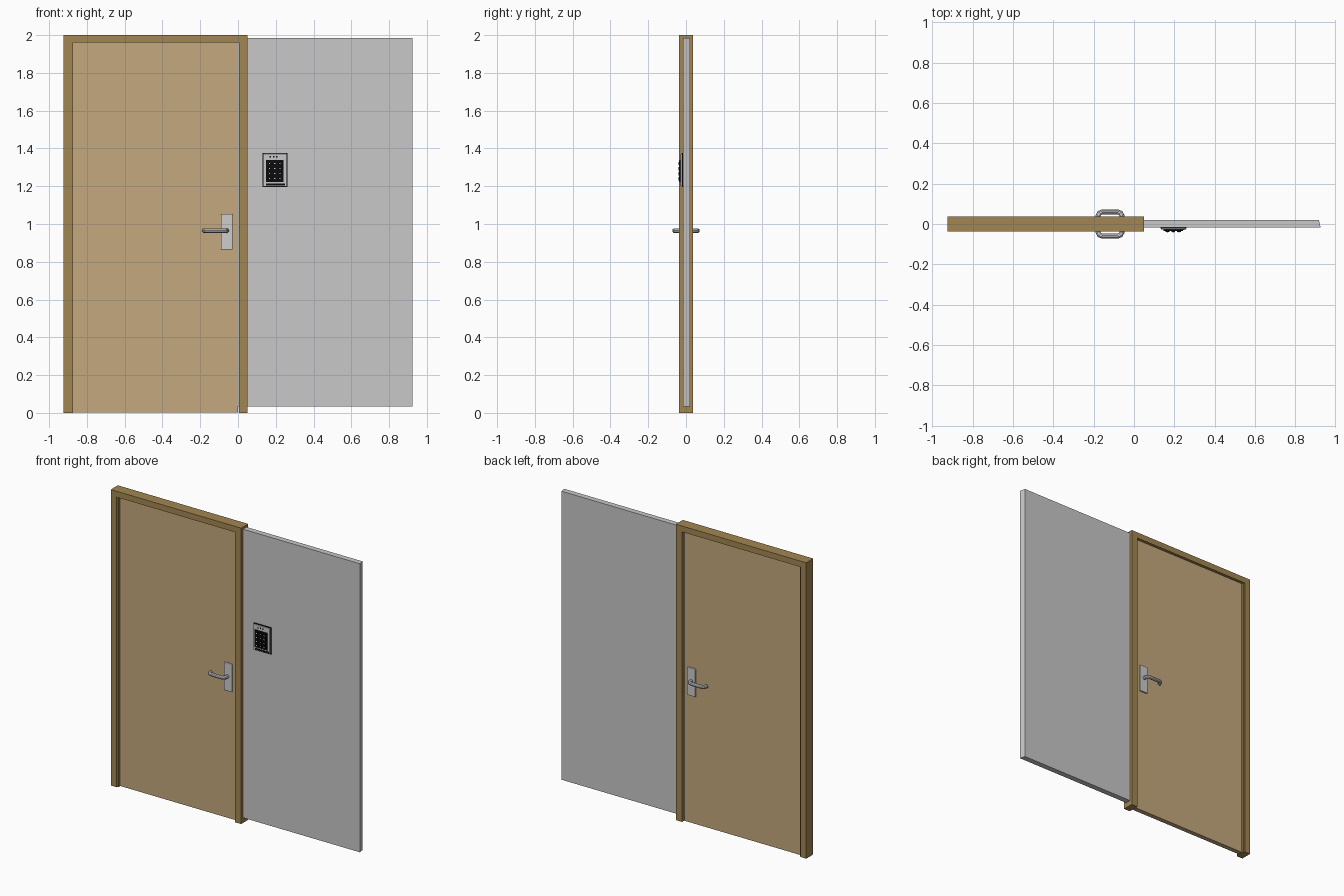
import bpy
import bmesh
from mathutils import Vector

cube = bpy.data.objects.get("Cube")
if cube:
    bpy.data.objects.remove(cube, do_unlink=True)


def material(name, srgb):
    lin = [(c / 255 / 12.92) if c < 11 else ((c / 255 + 0.055) / 1.055) ** 2.4 for c in srgb]
    m = bpy.data.materials.new(name)
    m.use_nodes = True
    m.diffuse_color = (*lin, 1)
    m.node_tree.nodes["Principled BSDF"].inputs["Base Color"].default_value = (*lin, 1)
    return m


DOOR = material("light wood", (197, 168, 125))
FRAME = material("dark wood", (162, 134, 82))
WALL = material("wall grey", (200, 200, 200))
METAL = material("brushed metal", (205, 205, 207))
BLACK = material("keypad black", (12, 12, 12))


def extrude(name, outline, axis, lo, hi, mat, bevel=0):
    """Extrude a 2D outline along an axis (y: outline is x,z / z: outline is x,y)."""
    bm = bmesh.new()
    place = (lambda p: (p[0], lo, p[1])) if axis == "y" else (lambda p: (p[0], p[1], lo))
    face = bm.faces.new([bm.verts.new(place(p)) for p in outline])
    new = bmesh.ops.extrude_face_region(bm, geom=[face])["geom"]
    shift = Vector((0, hi - lo, 0)) if axis == "y" else Vector((0, 0, hi - lo))
    bmesh.ops.translate(bm, vec=shift, verts=[v for v in new if isinstance(v, bmesh.types.BMVert)])
    bmesh.ops.recalc_face_normals(bm, faces=bm.faces)
    mesh = bpy.data.meshes.new(name)
    bm.to_mesh(mesh)
    bm.free()
    mesh.materials.append(mat)
    ob = bpy.data.objects.new(name, mesh)
    bpy.context.collection.objects.link(ob)
    if bevel:
        mod = ob.modifiers.new("bevel", "BEVEL")
        mod.width, mod.segments = bevel, 2
    return ob


def box(name, x, y, z, mat, bevel=0):
    outline = [(x[0], z[0]), (x[1], z[0]), (x[1], z[1]), (x[0], z[1])]
    return extrude(name, outline, "y", y[0], y[1], mat, bevel)


# Frame: an upside-down U around the door, with a stop strip on the hinge side
left, right, jamb_l, jamb_r, top, head = -0.925, 0.05, -0.882, 0.004, 2.0, 1.96
extrude("door_frame", [(left, 0), (jamb_l, 0), (jamb_l, head), (jamb_r, head),
                       (jamb_r, 0), (right, 0), (right, top), (left, top)],
        "y", -0.0375, 0.0375, FRAME)
box("hinge_stop", (jamb_l, -0.873), (-0.03, 0.03), (0, head), FRAME)

# Door leaf, and the wall panel with its slanted end
box("door_leaf", (-0.875, 0.0), (-0.014, 0.018), (0.002, head), DOOR)
extrude("wall_panel", [(0, -0.017), (0.925, -0.017), (0.917, 0.021), (0, 0.021)],
        "z", 0.035, 1.985, WALL)


# Handles on both faces: a back plate and a bent round lever
def lever(name, side, surface):
    curve = bpy.data.curves.new(name, "CURVE")
    curve.dimensions = "3D"
    curve.bevel_depth, curve.bevel_resolution = 0.0125, 3
    curve.use_fill_caps = True
    far, near = 0.0605, 0.042
    path = [(-0.06, surface), (-0.06, near), (-0.067, 0.055), (-0.082, far),
            (-0.156, far), (-0.171, 0.055), (-0.178, near), (-0.178, 0.036)]
    spline = curve.splines.new("POLY")
    spline.points.add(len(path) - 1)
    for point, (x, y) in zip(spline.points, path):
        point.co = (x, side * y, 0.965, 1)
    curve.materials.append(METAL)
    ob = bpy.data.objects.new(name, curve)
    bpy.context.collection.objects.link(ob)
    bpy.ops.object.select_all(action="DESELECT")
    ob.select_set(True)
    bpy.context.view_layer.objects.active = ob
    bpy.ops.object.convert(target="MESH")
    bpy.ops.object.shade_smooth_by_angle()


for label, side, surface in (("front", -1, 0.014), ("back", 1, 0.018)):
    ys = sorted((side * surface, side * (surface + 0.012)))
    box(label + "_handle_plate", (-0.09, -0.028), ys, (0.864, 1.053), METAL, 0.004)
    lever(label + "_lever", side, surface)

# Keypad: grey housing, black rim and button panel, three lamps and a grid of keys
box("keypad_rim", (0.131, 0.261), (-0.022, -0.017), (1.195, 1.377), BLACK)
box("keypad_housing", (0.135, 0.257), (-0.028, -0.017), (1.2, 1.372), WALL, 0.002)
box("button_panel", (0.147, 0.242), (-0.034, -0.028), (1.222, 1.338), BLACK)
box("lower_label", (0.147, 0.25), (-0.03, -0.028), (1.204, 1.214), BLACK)
for i in range(3):
    x = 0.166 + i * 0.018
    box(f"lamp_{i + 1}", (x, x + 0.008), (-0.03, -0.028), (1.352, 1.36), BLACK)
    for row in range(4):
        kx, kz = 0.166 + i * 0.0285, 1.24 + row * 0.0267
        box(f"key_{row + 1}_{i + 1}", (kx - 0.009, kx + 0.009), (-0.04, -0.034),
            (kz - 0.009, kz + 0.009), BLACK)
        box(f"key_mark_{row + 1}_{i + 1}", (kx - 0.003, kx + 0.003), (-0.041, -0.04),
            (kz - 0.003, kz + 0.003), WALL)
